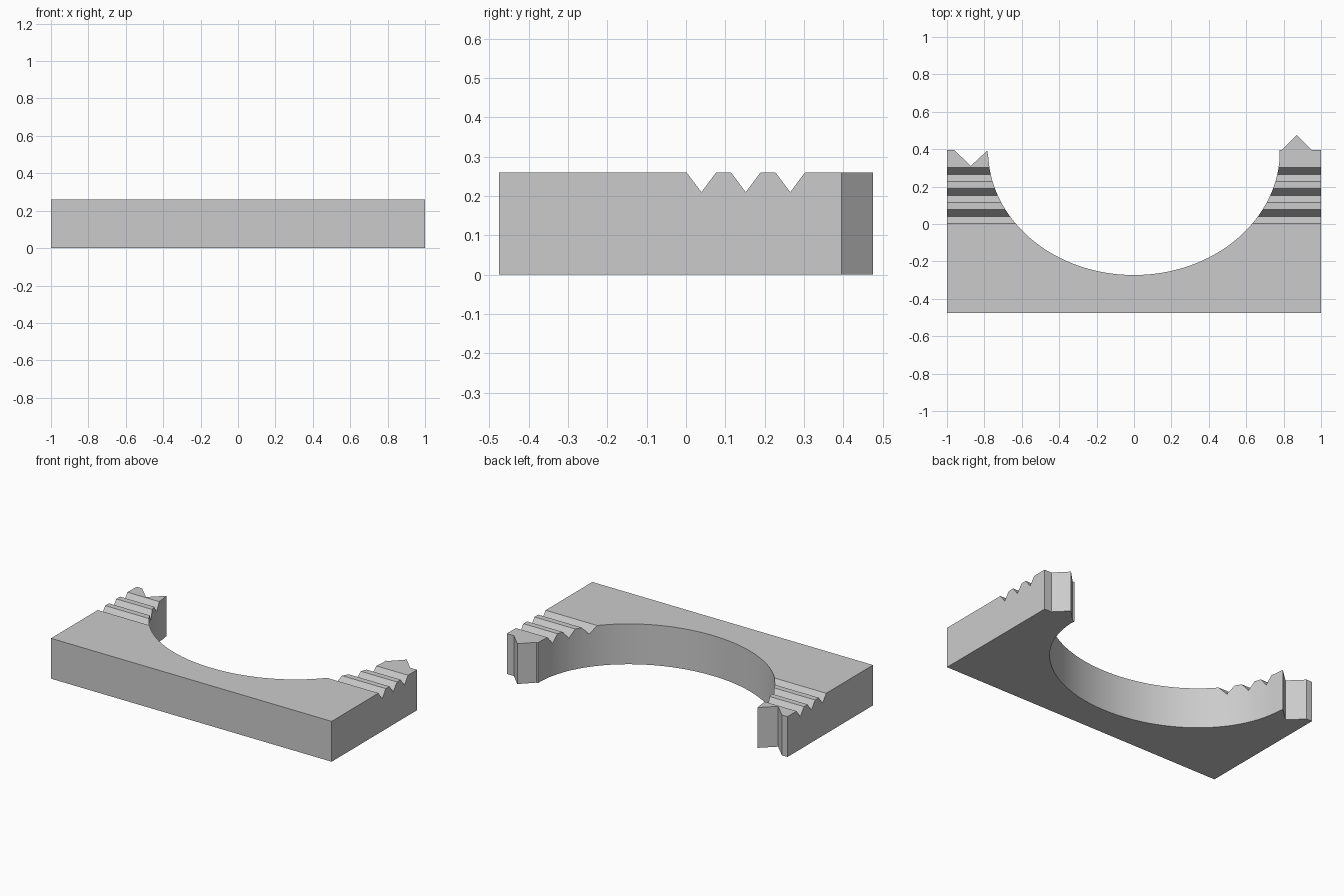
import bpy, bmesh, math

if "Cube" in bpy.data.objects:
    bpy.data.objects.remove(bpy.data.objects["Cube"])

HEIGHT = 0.26

grey = bpy.data.materials.new("light grey")
grey.diffuse_color = (0.6, 0.6, 0.6, 1)
grey.use_nodes = True
grey.node_tree.nodes["Principled BSDF"].inputs["Base Color"].default_value = grey.diffuse_color


def prism(name, points, offset):
    """Closed polygon extruded along an offset vector."""
    bm = bmesh.new()
    face = bm.faces.new([bm.verts.new(p) for p in points])
    geom = bmesh.ops.extrude_face_region(bm, geom=[face])["geom"]
    bmesh.ops.translate(bm, vec=offset,
                        verts=[v for v in geom if isinstance(v, bmesh.types.BMVert)])
    bmesh.ops.recalc_face_normals(bm, faces=bm.faces)
    mesh = bpy.data.meshes.new(name)
    bm.to_mesh(mesh)
    bm.free()
    obj = bpy.data.objects.new(name, mesh)
    bpy.context.collection.objects.link(obj)
    return obj


# Block outline: straight front, pointed tab on the right, matching notch on the left
outline = [(-1, -0.475), (1, -0.475), (1, 0.395), (0.95, 0.395),
           (0.87, 0.475), (0.79, 0.395), (0.778, 0.395)]
# Curved recess in the back
SEGMENTS = 64
for i in range(1, SEGMENTS):
    a = math.pi * i / SEGMENTS
    outline.append((0.78 * math.cos(a), 0.39 - 0.663 * math.sin(a)))
outline += [(-0.785, 0.392), (-0.873, 0.31), (-0.96, 0.395), (-1, 0.395)]

block = prism("recessed_block", [(x, y, 0) for x, y in outline], (0, 0, HEIGHT))
block.data.materials.append(grey)

# V grooves across the top of both arms
for n, y in enumerate((0.039, 0.152, 0.265)):
    profile = [(-1.1, y, 0.21), (-1.1, y + 0.075, 0.31), (-1.1, y - 0.075, 0.31)]
    cutter = prism(f"groove_cutter_{n + 1}", profile, (2.2, 0, 0))
    cutter.data.materials.append(grey)
    cutter.hide_render = True
    cutter.hide_set(True)
    mod = block.modifiers.new(f"groove_{n + 1}", "BOOLEAN")
    mod.operation = "DIFFERENCE"
    mod.solver = "EXACT"
    mod.object = cutter

# Apply the cuts, then smooth the curved wall only
bpy.context.view_layer.objects.active = block
block.select_set(True)
for mod in list(block.modifiers):
    bpy.ops.object.modifier_apply(modifier=mod.name)
bpy.ops.object.shade_smooth_by_angle(angle=math.radians(20))
